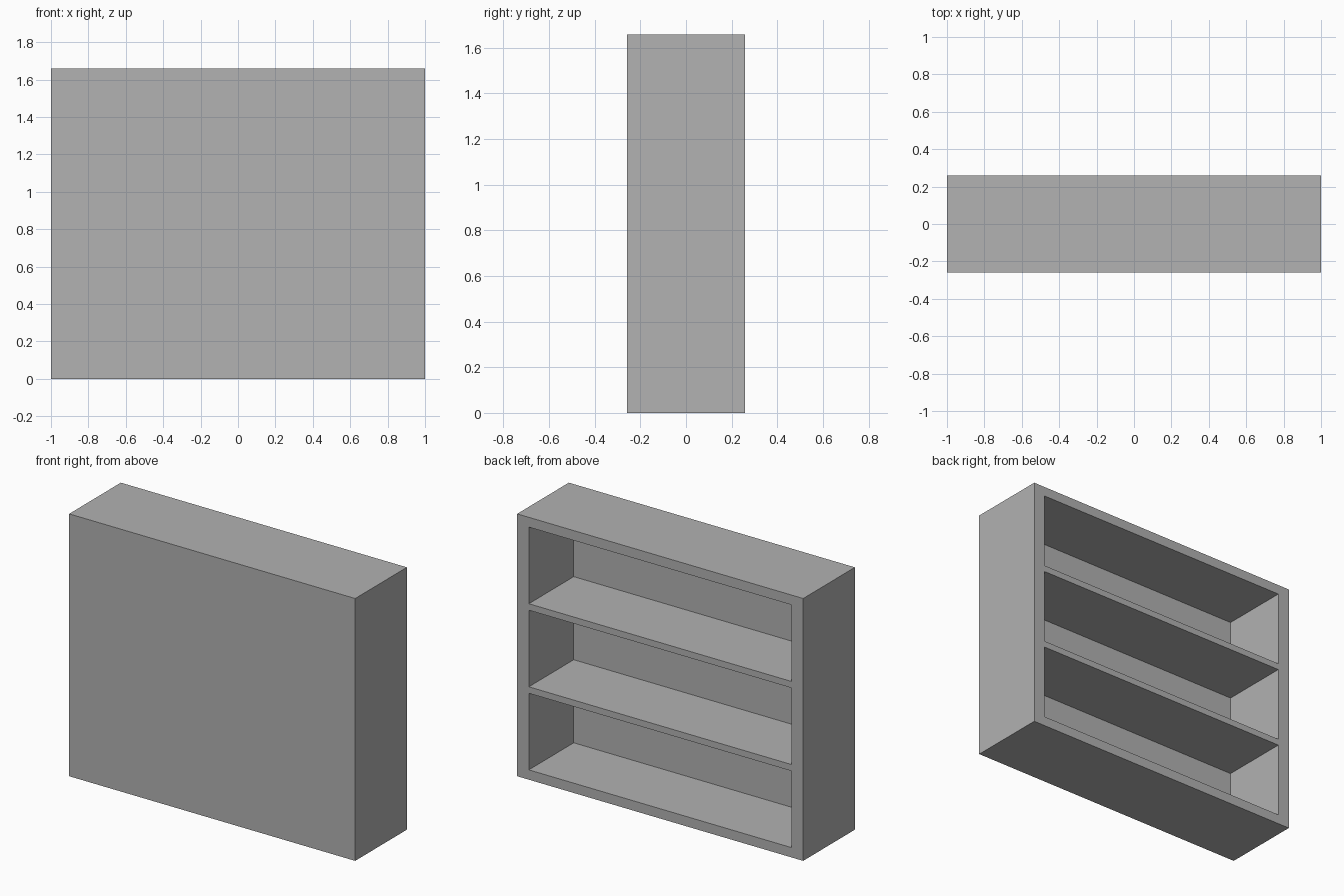
import bpy

cube = bpy.data.objects.get("Cube")
if cube:
    bpy.data.objects.remove(cube, do_unlink=True)

# Single painted finish
COLOUR = (0.445, 0.445, 0.445, 1)
grey = bpy.data.materials.new("plain grey")
grey.use_nodes = True
grey.diffuse_color = COLOUR
grey.node_tree.nodes["Principled BSDF"].inputs["Base Color"].default_value = COLOUR

# Overall size and board thicknesses
WIDTH, DEPTH, HEIGHT = 2.0, 0.516, 1.658
SIDE, DECK, SHELF, PANEL = 0.082, 0.062, 0.041, 0.068
BAYS = 3
X, Y = WIDTH / 2, DEPTH / 2
INNER = X - SIDE
BAY = (HEIGHT - 2 * DECK - (BAYS - 1) * SHELF) / BAYS


def board(name, low, high):
    """Flat box between two opposite corners."""
    centre = [(a + b) / 2 for a, b in zip(low, high)]
    bpy.ops.mesh.primitive_cube_add(size=1, location=centre)
    obj = bpy.context.object
    obj.name = name
    obj.scale = [b - a for a, b in zip(low, high)]
    bpy.ops.object.transform_apply(location=False, rotation=False, scale=True)
    obj.data.materials.append(grey)
    return obj


# Closed panel across the front, with the bays open at +y
board("closed_panel", (-X, -Y, 0), (X, -Y + PANEL, HEIGHT))

# Side, bottom and top boards butt against the panel
inside = -Y + PANEL
board("right_side", (-X, inside, 0), (-INNER, Y, HEIGHT))
board("left_side", (INNER, inside, 0), (X, Y, HEIGHT))
board("bottom_board", (-INNER, inside, 0), (INNER, Y, DECK))
board("top_board", (-INNER, inside, HEIGHT - DECK), (INNER, Y, HEIGHT))

# Evenly spaced shelves
for i in range(1, BAYS):
    z = DECK + i * BAY + (i - 1) * SHELF
    board(f"shelf_{i}", (-INNER, inside, z), (INNER, Y, z + SHELF))
